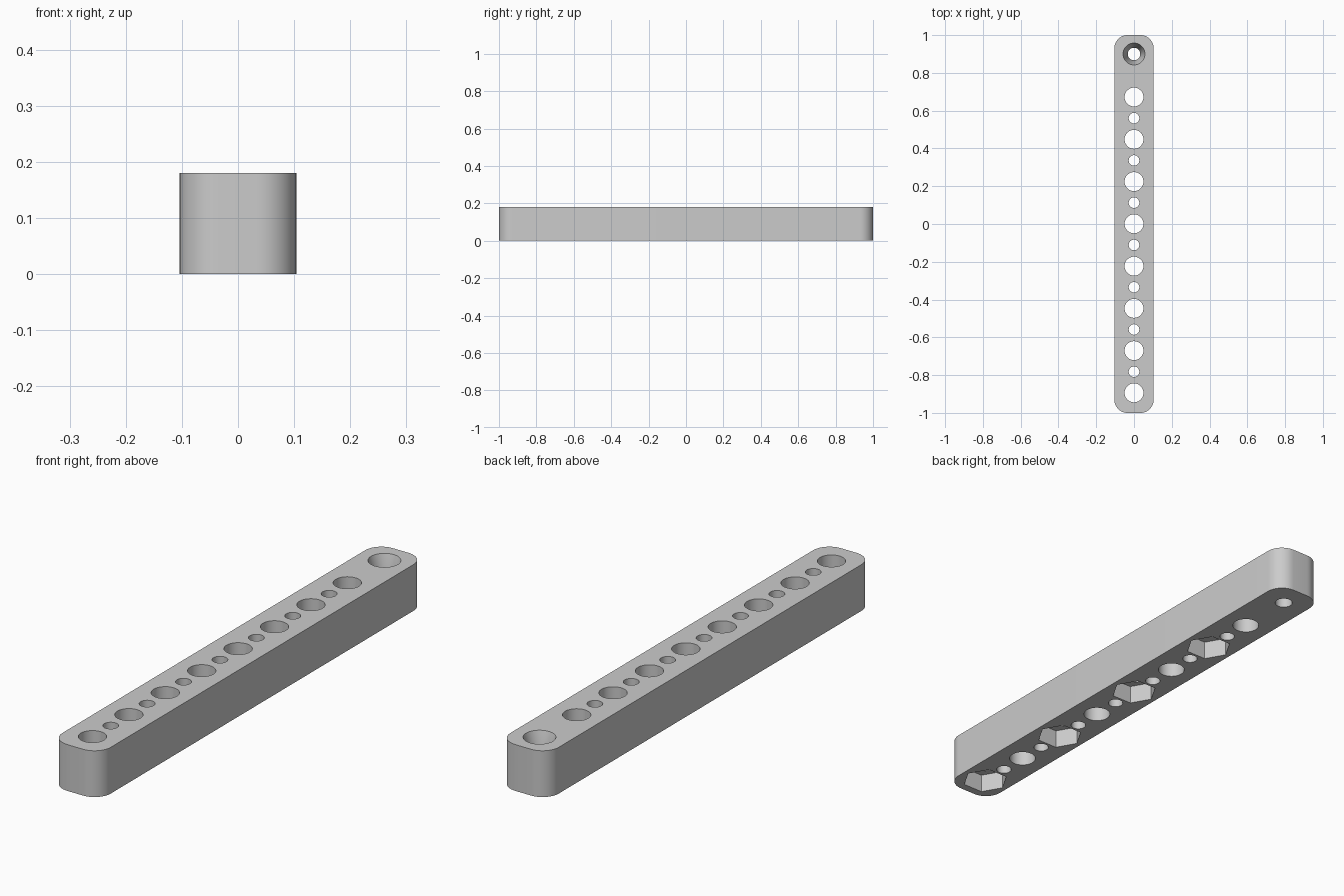
import bpy, bmesh, math

old = bpy.data.objects.get("Cube")
if old:
    bpy.data.objects.remove(old, do_unlink=True)

HALF_W, HALF_L, HEIGHT, CORNER = 0.104, 1.0, 0.18, 0.07
PITCH, FIRST = 0.2237, -0.894
EPS = 0.02

grey = bpy.data.materials.new("plain grey")
grey.use_nodes = True
colour = (0.6, 0.6, 0.6, 1)
grey.diffuse_color = colour
grey.node_tree.nodes["Principled BSDF"].inputs["Base Color"].default_value = colour


def ring(r, z, y, n):
    return [(r * math.cos(math.tau * k / n), y + r * math.sin(math.tau * k / n), z)
            for k in range(n)]


def loft(bm, rings):
    """Closed solid through a stack of rings, lowest first."""
    loops = [[bm.verts.new(p) for p in pts] for pts in rings]
    n = len(loops[0])
    for low, high in zip(loops, loops[1:]):
        for k in range(n):
            j = (k + 1) % n
            bm.faces.new((low[k], low[j], high[j], high[k]))
    bm.faces.new(loops[0][::-1])
    bm.faces.new(loops[-1])


def make(name, bm):
    mesh = bpy.data.meshes.new(name)
    bm.to_mesh(mesh)
    bm.free()
    mesh.materials.append(grey)
    obj = bpy.data.objects.new(name, mesh)
    bpy.context.collection.objects.link(obj)
    return obj


# Beam with rounded corners
outline = []
for q, (sx, sy) in enumerate([(1, 1), (-1, 1), (-1, -1), (1, -1)]):
    for k in range(13):
        a = math.pi / 2 * (q + k / 12)
        outline.append((sx * (HALF_W - CORNER) + CORNER * math.cos(a),
                        sy * (HALF_L - CORNER) + CORNER * math.sin(a)))
bm = bmesh.new()
loft(bm, [[(x, y, z) for x, y in outline] for z in (0, HEIGHT)])
beam = make("beam", bm)

# Through holes: wide ones with narrow ones between, and a countersunk end hole
bm = bmesh.new()
for i in range(15):
    y = FIRST + i * PITCH / 2
    r = 0.028 if i % 2 else 0.05
    loft(bm, [ring(r, z, y, 48) for z in (-EPS, HEIGHT + EPS)])
loft(bm, [ring(r, z, 0.9, 48) for r, z in
          ((0.033, -EPS), (0.033, 0.09), (0.058, HEIGHT), (0.058, HEIGHT + EPS))])
holes = make("hole_cutter", bm)

# Hexagonal nut pockets under every other wide hole
bm = bmesh.new()
for i in range(4):
    loft(bm, [ring(0.086, z, FIRST + 2 * i * PITCH, 6) for z in (-EPS, 0.073)])
pockets = make("pocket_cutter", bm)

# Cut, then discard the cutters
bpy.context.view_layer.objects.active = beam
for cutter in (pockets, holes):
    cutter.hide_render = True
    mod = beam.modifiers.new("cut", 'BOOLEAN')
    mod.operation = 'DIFFERENCE'
    mod.solver = 'EXACT'
    mod.object = cutter
    bpy.ops.object.modifier_apply(modifier=mod.name)
    bpy.data.objects.remove(cutter, do_unlink=True)

bpy.ops.object.select_all(action='DESELECT')
beam.select_set(True)
bpy.ops.object.shade_smooth_by_angle(angle=math.radians(25))
